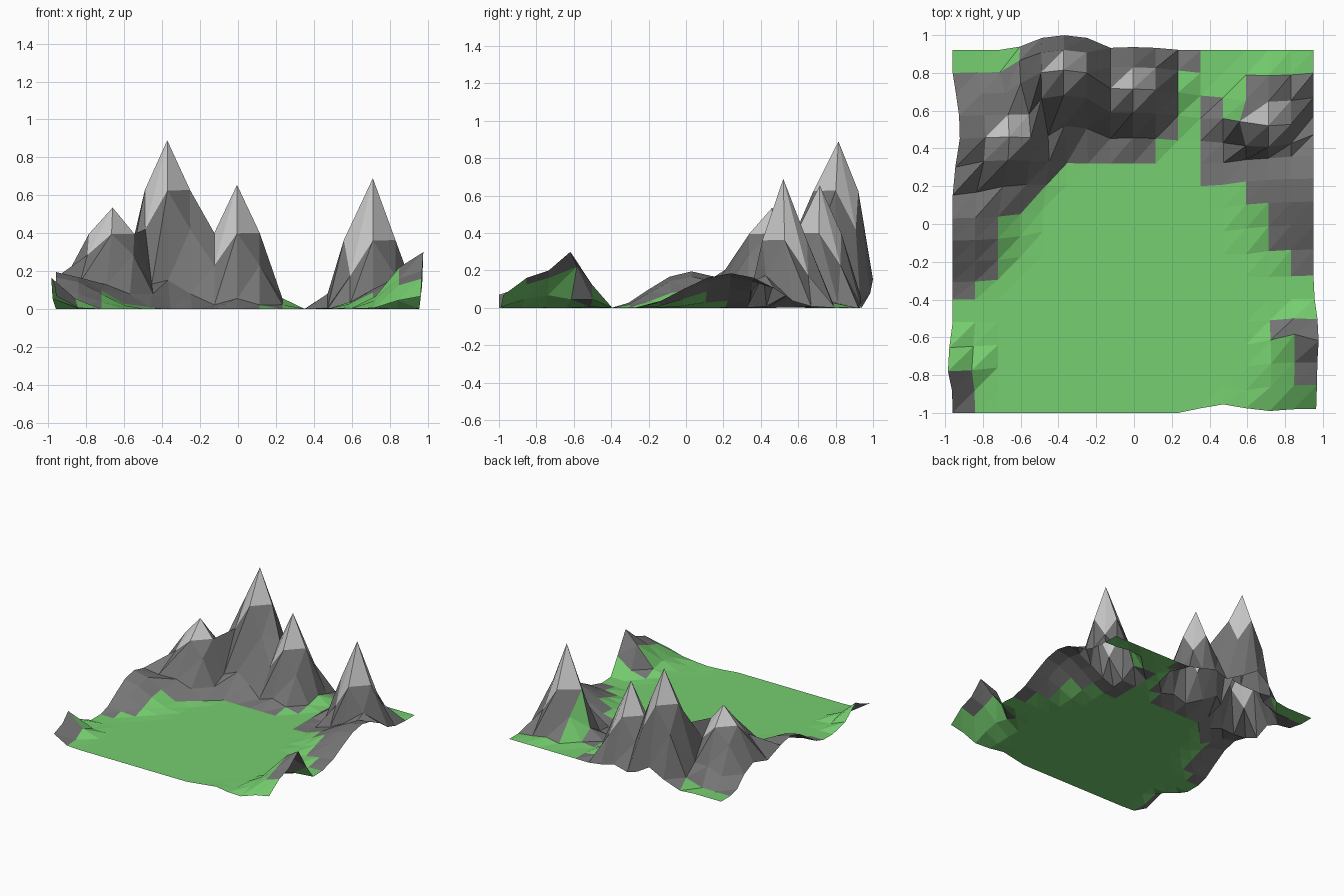
import bpy, bmesh
from mathutils import Vector

if "Cube" in bpy.data.objects:
    bpy.data.objects.remove(bpy.data.objects["Cube"])

N = 16
X0, Y0, DX, DY = -0.96, -1.0, 1.91 / 16, 0.12

# Pulled points: grid column, grid row, move (x, y, z), radius, steepness
PULLS = [
    (5, 14, (-0.01, 0.135, 0.89), 0.36, 3),    # tallest peak
    (8, 14, (0.0, 0.035, 0.655), 0.36, 4.2),   # middle peak
    (2, 12, (0.06, 0.02, 0.535), 0.40, 3.2),   # left peak
    (14, 13, (0.0, -0.04, 0.69), 0.36, 5.5),   # right peak
    (13, 13, (-0.07, 0.0, 0.35), 0.13, 2),     # shoulder of right peak
    (12, 13, (0.0, 0.0, 0.08), 0.13, 2),
    (0, 9, (0.0, -0.05, 0.195), 0.48, 2.4),    # left ridge
    (16, 10, (0.0, 0.04, 0.185), 0.50, 2.2),   # right ridge
    (16, 3, (0.03, 0.02, 0.30), 0.30, 5),      # front right hill
    (15, 3, (0.02, 0.08, 0.22), 0.15, 2),
    (16, 2, (0.02, 0.03, 0.20), 0.37, 2),
    (0, 2, (-0.025, -0.02, 0.165), 0.20, 2.5), # front left spike
    (0, 1, (0.0, 0.0, 0.11), 0.14, 2),
    (0, 0, (0.0, 0.0, 0.07), 0.14, 2),
    (12, 0, (0.0, 0.045, 0.005), 0.15, 2),     # dent in front edge
]
PEAKS = [(p[0], p[1]) for p in PULLS[:4]]

# Rocky rows (start, end) in each column of cells
ROCK = [[(0, 2), (5, 15)], [(6, 15)], [(9, 15)], [(10, 16)], [(11, 16)],
        [(11, 16)], [(11, 16)], [(11, 16)], [(11, 16)], [(12, 16)],
        [(15, 16)], [(10, 14)], [(10, 13)], [(9, 15)],
        [(3, 4), (7, 15)], [(1, 4), (6, 15)]]
HALF_ROCK = [(3, 9), (4, 10)]   # cells split diagonally


def base(i, j):
    return Vector((X0 + i * DX, Y0 + j * DY, 0))


def pulled(i, j):
    """Height of the strongest nearby pull, sideways shift blended."""
    p = base(i, j)
    z, total, shift = 0, 0, Vector((0, 0, 0))
    for ci, cj, move, radius, k in PULLS:
        t = 1 - (p - base(ci, cj)).length_squared / radius ** 2
        if t > 0.001:
            h = move[2] * t ** k
            z = max(z, h)
            total += h * h
            shift += Vector((move[0], move[1], 0)) * t ** (0.3 * k) * h * h
    if total > 0:
        p += shift / total
    p.z = z
    return p


def material(name, color):
    m = bpy.data.materials.new(name)
    m.diffuse_color = (*color, 1)
    m.use_nodes = True
    m.node_tree.nodes["Principled BSDF"].inputs["Base Color"].default_value = m.diffuse_color
    return m


# Terrain sheet
bm = bmesh.new()
grid = [[bm.verts.new(pulled(i, j)) for j in range(N + 1)] for i in range(N + 1)]
for i in range(N):
    for j in range(N):
        rock = any(a <= j < b for a, b in ROCK[i])
        corners = [(i, j), (i + 1, j), (i + 1, j + 1), (i, j + 1)]
        for n, tri in enumerate(((0, 1, 2), (0, 2, 3))):
            ids = [corners[c] for c in tri]
            f = bm.faces.new([grid[a][b] for a, b in ids])
            f.material_index = int(rock or (n == 1 and (i, j) in HALF_ROCK))
            if any(c in PEAKS for c in ids):
                f.material_index = 2
mesh = bpy.data.meshes.new("mountain_terrain")
bm.to_mesh(mesh)
bm.free()
terrain = bpy.data.objects.new("mountain_terrain", mesh)
bpy.context.collection.objects.link(terrain)
mesh.materials.append(material("grass", (0.18, 0.62, 0.16)))
mesh.materials.append(material("rock", (0.18, 0.18, 0.18)))
mesh.materials.append(material("peak_rock", (0.55, 0.55, 0.55)))
